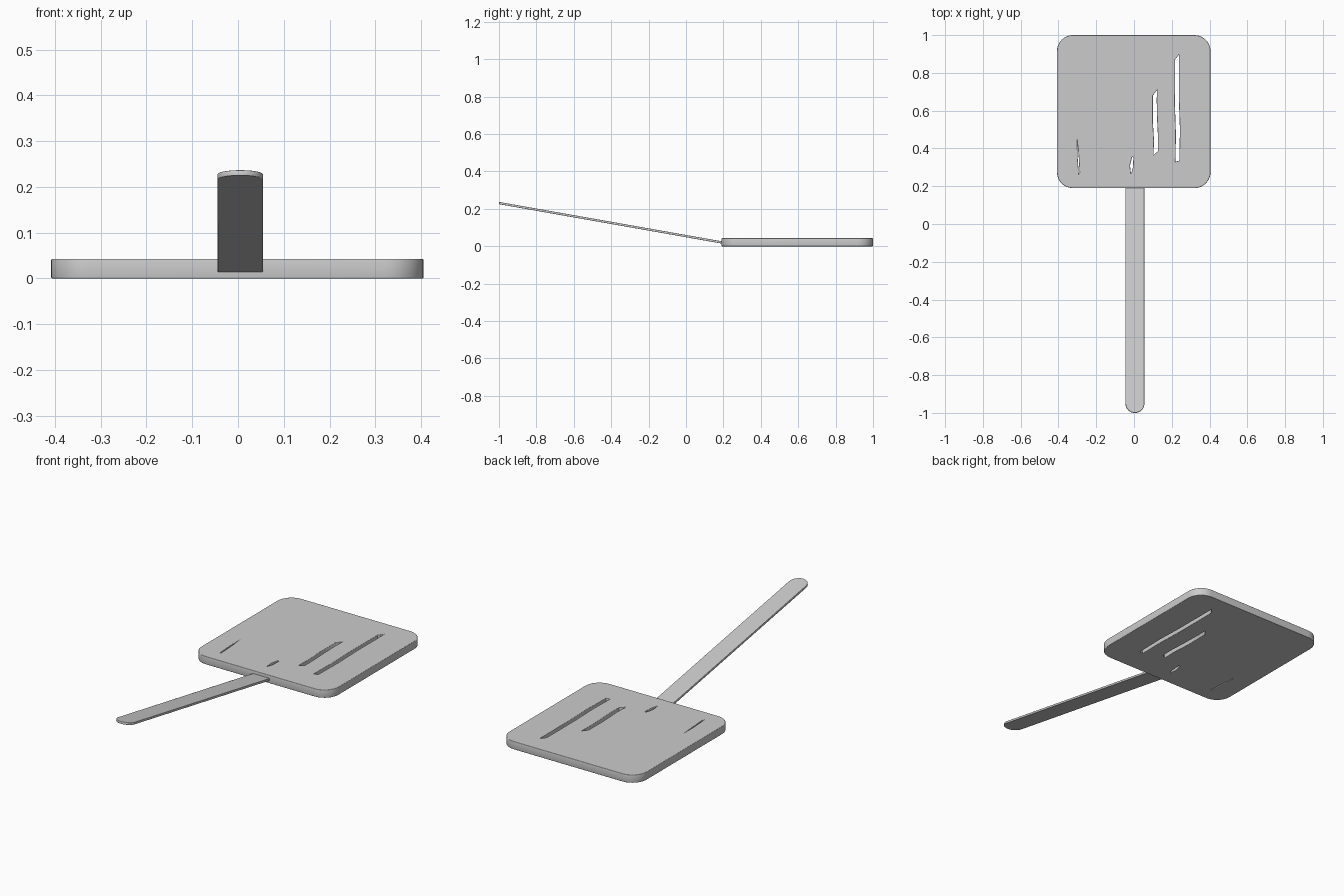
import bpy
from math import sin, cos, pi, radians, atan2, hypot

if "Cube" in bpy.data.objects:
    bpy.data.objects.remove(bpy.data.objects["Cube"])


def arc(cx, cy, r, a0, a1, n=10):
    return [(cx + r * cos(radians(a0 + (a1 - a0) * i / n)),
             cy + r * sin(radians(a0 + (a1 - a0) * i / n))) for i in range(n + 1)]


def rounded_rect(x0, x1, y0, y1, r):
    return (arc(x1 - r, y1 - r, r, 0, 90) + arc(x0 + r, y1 - r, r, 90, 180)
            + arc(x0 + r, y0 + r, r, 180, 270) + arc(x1 - r, y0 + r, r, 270, 360))


def plate(name, outlines, thickness, bevel=0.0):
    """Filled outline, with any inner outlines left as through holes."""
    cu = bpy.data.curves.new(name, 'CURVE')
    cu.dimensions = '2D'
    cu.fill_mode = 'BOTH'
    cu.extrude = thickness / 2 - bevel
    cu.bevel_depth = bevel
    cu.bevel_resolution = 2
    cu.offset = -bevel
    for pts in outlines:
        sp = cu.splines.new('POLY')
        sp.points.add(len(pts) - 1)
        for p, (x, y) in zip(sp.points, pts):
            p.co = (x, y, 0, 1)
        sp.use_cyclic_u = True
    ob = bpy.data.objects.new(name, cu)
    bpy.context.collection.objects.link(ob)
    bpy.ops.object.select_all(action='DESELECT')
    ob.select_set(True)
    bpy.context.view_layer.objects.active = ob
    bpy.ops.object.convert(target='MESH')
    ob = bpy.context.object
    bpy.ops.object.shade_smooth_by_angle(angle=radians(35))
    return ob


# Irregular slots in the blade
slots = [
    [(-.300, .434), (-.299, .36), (-.292, .264), (-.288, .270), (-.293, .36)],
    [(-.010, .355), (-.021, .31), (-.016, .264), (-.006, .30), (-.003, .352)],
    [(.122, .71), (.100, .68), (.100, .54), (.106, .44), (.103, .365),
     (.127, .385), (.127, .46), (.122, .56), (.120, .66)],
    [(.238, .897), (.217, .87), (.217, .62), (.222, .47), (.219, .33),
     (.240, .335), (.243, .50), (.238, .65)],
]

# Square blade with rounded corners
blade = plate("blade", [rounded_rect(-.408, .405, .19, 1.0, .085)] + slots, .043, .003)
blade.location = (0, 0, .0215)

# Handle strip: rounded end, tilted up away from the blade
y0, z0, y1, z1 = -1.0, .231, .20, .019
length = hypot(y1 - y0, z1 - z0)
w = .05
handle = plate("handle", [arc(0, w, w, 180, 360, 16) + [(w, length), (-w, length)]], .012, .002)
handle.location = (.005, y0, z0)
handle.rotation_euler = (atan2(z1 - z0, y1 - y0), 0, 0)
